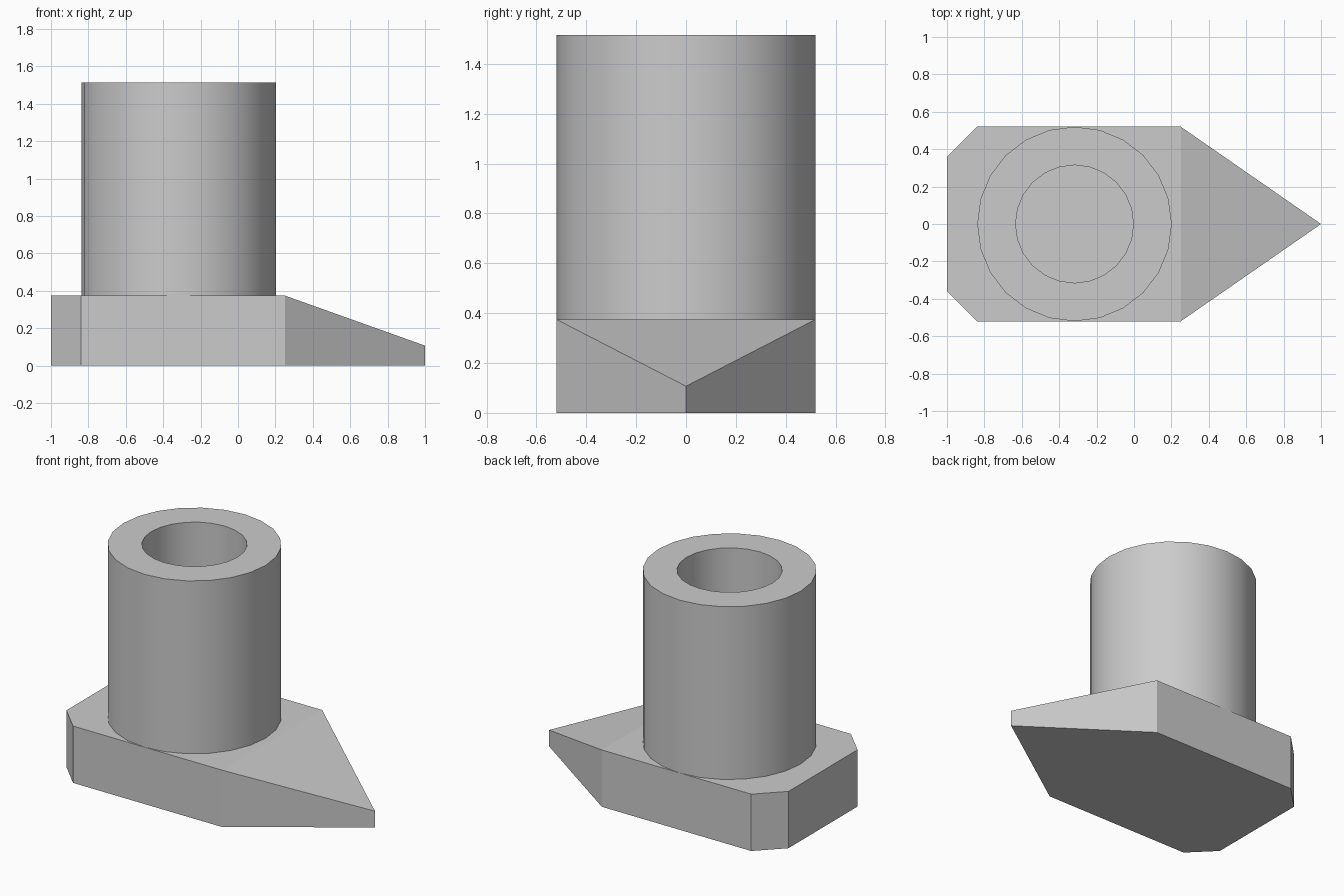
import bpy
import bmesh
import math
from mathutils import Matrix, Vector

cube = bpy.data.objects.get("Cube")
if cube:
    bpy.data.objects.remove(cube, do_unlink=True)

BASE_TOP = 0.375
TIP_TOP = 0.107
TUBE_TOP = 1.515
TUBE_X = -0.318
OUTER, INNER = 0.52, 0.315
SIDES = 24

grey = bpy.data.materials.new("plain_grey")
grey.use_nodes = True
colour = (0.6, 0.6, 0.6, 1)
grey.diffuse_color = colour
grey.node_tree.nodes["Principled BSDF"].inputs["Base Color"].default_value = colour


def add_object(name, bm):
    bmesh.ops.recalc_face_normals(bm, faces=bm.faces)
    mesh = bpy.data.meshes.new(name)
    bm.to_mesh(mesh)
    bm.free()
    mesh.materials.append(grey)
    obj = bpy.data.objects.new(name, mesh)
    bpy.context.collection.objects.link(obj)
    return obj


# Pointed base: mirrored outline, extruded up, with the nose sloping down
half = [(-1, 0.36), (-0.84, OUTER), (0.25, OUTER)]
outline = half + [(1, 0)] + [(x, -y) for x, y in reversed(half)]
bm = bmesh.new()
lower = [bm.verts.new((x, y, 0)) for x, y in outline]
upper = [bm.verts.new((x, y, TIP_TOP if x == 1 else BASE_TOP)) for x, y in outline]
count = len(outline)
for i in range(count):
    j = (i + 1) % count
    bm.faces.new((lower[i], lower[j], upper[j], upper[i]))
bm.faces.new(lower)
bm.faces.new(upper[:3] + upper[4:])
bm.faces.new(upper[2:5])
add_object("pointed_base", bm)

# Upright socket: a hollow tube whose bore ends on the base
bm = bmesh.new()
profile = [(OUTER, BASE_TOP), (OUTER, TUBE_TOP), (INNER, TUBE_TOP), (INNER, BASE_TOP)]
points = [bm.verts.new((r, 0, z)) for r, z in profile]
edges = [bm.edges.new(pair) for pair in zip(points, points[1:])]
bmesh.ops.spin(bm, geom=points + edges, cent=(0, 0, 0), axis=(0, 0, 1),
               angle=math.tau, steps=SIDES, use_merge=False)
bmesh.ops.remove_doubles(bm, verts=bm.verts, dist=0.001)
bmesh.ops.transform(bm, matrix=Matrix.Translation(Vector((TUBE_X, 0, 0))), verts=bm.verts)
socket = add_object("round_socket", bm)

# Consistent outward normals and smooth walls with crisp rims
bm = bmesh.new()
bm.from_mesh(socket.data)
top = next(f for f in bm.faces if abs(f.normal.z) > 0.9)
if top.normal.z < 0:
    bmesh.ops.reverse_faces(bm, faces=bm.faces)
bm.to_mesh(socket.data)
bm.free()
bpy.ops.object.select_all(action='DESELECT')
socket.select_set(True)
bpy.context.view_layer.objects.active = socket
bpy.ops.object.shade_smooth_by_angle(angle=math.radians(30))
